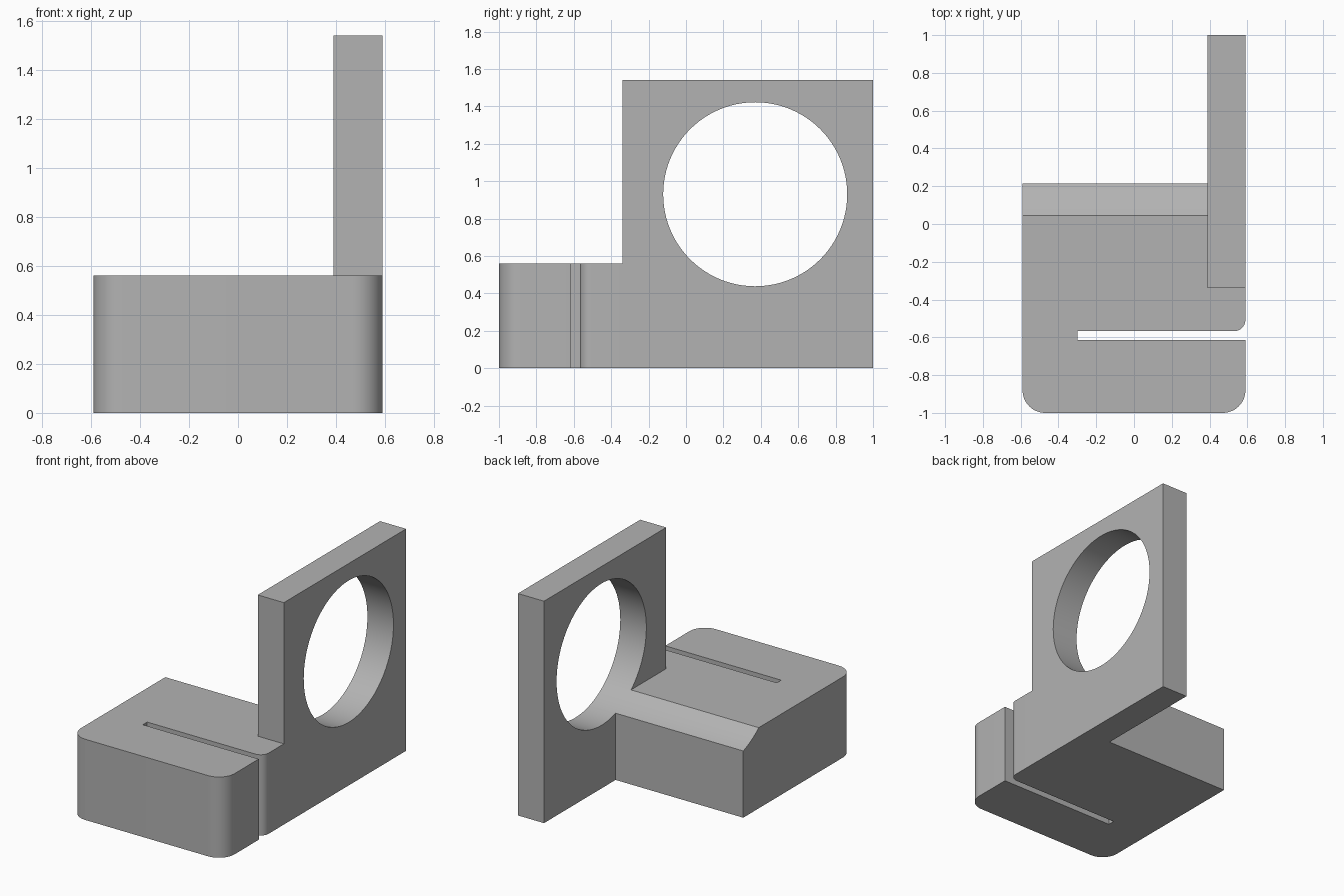
import bpy, bmesh
from math import sin, cos, pi, radians

cube = bpy.data.objects.get("Cube")
if cube:
    bpy.data.objects.remove(cube, do_unlink=True)

grey = bpy.data.materials.new("plain_grey")
grey.use_nodes = True
colour = (0.45, 0.45, 0.45, 1)
grey.diffuse_color = colour
grey.node_tree.nodes["Principled BSDF"].inputs["Base Color"].default_value = colour

HALF = 0.59        # half width of the model
BLOCK_H = 0.56
PLATE_H = 1.54


def arc(cx, cy, r, start, sweep=90, steps=12):
    """Points on an arc, angles in degrees."""
    angles = [radians(start + sweep * i / steps) for i in range(steps + 1)]
    return [(cx + r * cos(a), cy + r * sin(a)) for a in angles]


def prism(name, outline, place, direction):
    """Extrude a closed outline; place maps its 2D points into space."""
    bm = bmesh.new()
    face = bm.faces.new([bm.verts.new(place(u, v)) for u, v in outline])
    ext = bmesh.ops.extrude_face_region(bm, geom=[face])
    verts = [g for g in ext["geom"] if isinstance(g, bmesh.types.BMVert)]
    bmesh.ops.translate(bm, verts=verts, vec=direction)
    bmesh.ops.recalc_face_normals(bm, faces=bm.faces)
    mesh = bpy.data.meshes.new(name)
    bm.to_mesh(mesh)
    bm.free()
    mesh.materials.append(grey)
    ob = bpy.data.objects.new(name, mesh)
    bpy.context.collection.objects.link(ob)
    return ob


def combine(target, tool, operation):
    """Apply a boolean and discard the tool object."""
    bpy.context.view_layer.objects.active = target
    mod = target.modifiers.new(operation.lower(), "BOOLEAN")
    mod.operation = operation
    mod.solver = "EXACT"
    mod.object = tool
    bpy.ops.object.modifier_apply(modifier=mod.name)
    bpy.data.objects.remove(tool, do_unlink=True)


# Clamp block: rounded front corners and a slot open to the left side
r = 0.12
outline = [(-HALF, 0.215)]
outline += arc(-HALF + r, -1 + r, r, 180)
outline += arc(HALF - r, -1 + r, r, 270)
outline += [(HALF, -0.615), (-0.30, -0.615), (-0.30, -0.567)]
outline += arc(HALF - 0.06, -0.507, 0.06, 270)
outline += [(HALF, 0.215)]
bracket = prism("bracket", outline, lambda x, y: (x, y, 0), (0, 0, BLOCK_H))

# Upright plate along the left side
plate = prism("upright_plate",
              [(-0.34, 0), (1, 0), (1, PLATE_H), (-0.34, PLATE_H)],
              lambda y, z: (0.39, y, z), (HALF - 0.39, 0, 0))
combine(bracket, plate, "UNION")

# Round bore through the plate, also scooping the block's back top edge
bore = prism("bore_cutter", arc(0.37, 0.93, 0.492, 0, 360, 96)[:-1],
             lambda y, z: (-1, y, z), (2, 0, 0))
combine(bracket, bore, "DIFFERENCE")

# Smooth the round faces, keep the corners crisp
bpy.ops.object.select_all(action="DESELECT")
bracket.select_set(True)
bpy.context.view_layer.objects.active = bracket
bpy.ops.object.shade_smooth_by_angle(angle=radians(30))
